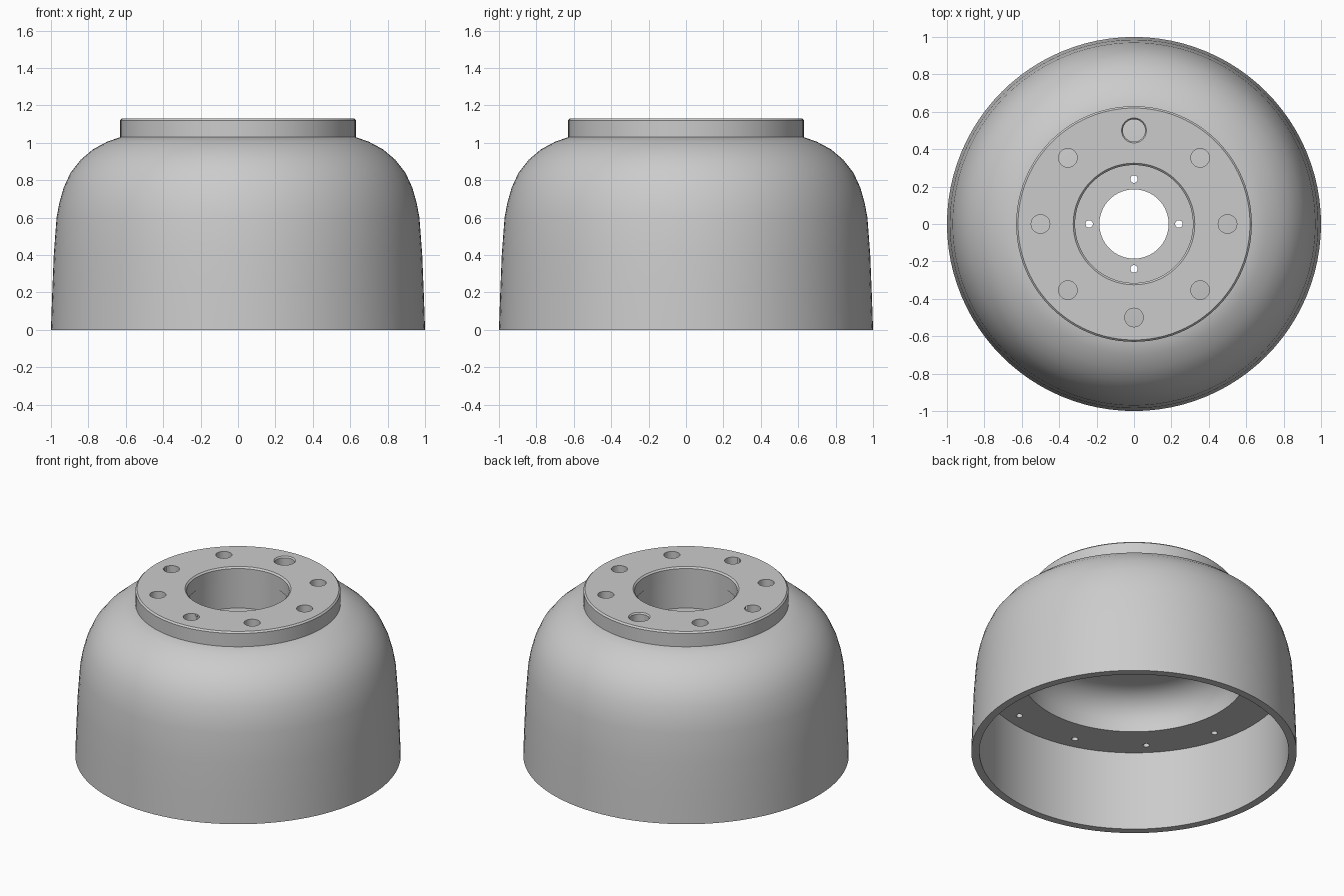
import bpy, bmesh, math

if "Cube" in bpy.data.objects:
    bpy.data.objects.remove(bpy.data.objects["Cube"])

SEG = 96


def revolve(name, profile):
    """Spin a closed (radius, z) outline around z into a solid ring."""
    bm = bmesh.new()
    rings = []
    for r, z in profile:
        rings.append([bm.verts.new((r * math.cos(2 * math.pi * i / SEG),
                                    r * math.sin(2 * math.pi * i / SEG), z))
                      for i in range(SEG)])
    for k, a in enumerate(rings):
        b = rings[(k + 1) % len(rings)]
        for i in range(SEG):
            j = (i + 1) % SEG
            bm.faces.new((a[i], a[j], b[j], b[i]))
    bmesh.ops.recalc_face_normals(bm, faces=bm.faces)
    return finish(name, bm)


def finish(name, bm):
    me = bpy.data.meshes.new(name)
    bm.to_mesh(me)
    bm.free()
    ob = bpy.data.objects.new(name, me)
    bpy.context.collection.objects.link(ob)
    return ob


def hole_ring(bm, count, ring_r, hole_r, z0, z1, start=0.0, skip=None, top_r=None):
    """Cylinders on a bolt circle, used as cutters."""
    for i in range(count):
        if i == skip:
            continue
        a = math.radians(start) + 2 * math.pi * i / count
        new = bmesh.ops.create_cone(bm, cap_ends=True, segments=24, radius1=hole_r,
                                    radius2=top_r or hole_r, depth=z1 - z0)["verts"]
        bmesh.ops.translate(bm, verts=new, vec=(ring_r * math.cos(a),
                                                ring_r * math.sin(a), (z0 + z1) / 2))


def cut(ob, bm):
    cutter = finish("hole_cutter", bm)
    cutter.hide_render = True
    mod = ob.modifiers.new("holes", 'BOOLEAN')
    mod.operation = 'DIFFERENCE'
    mod.solver = 'EXACT'
    mod.object = cutter
    bpy.context.view_layer.objects.active = ob
    bpy.ops.object.modifier_apply(modifier=mod.name)
    bpy.data.objects.remove(cutter)


def smooth(ob):
    bpy.ops.object.select_all(action='DESELECT')
    ob.select_set(True)
    bpy.context.view_layer.objects.active = ob
    bpy.ops.object.shade_smooth_by_angle(angle=math.radians(30))


# Drum body: domed outside, stepped cavity inside
outer = [(1.0, 0), (0.997, 0.09), (0.993, 0.2), (0.985, 0.4), (0.97, 0.6),
         (0.955, 0.68), (0.932, 0.76), (0.895, 0.84), (0.84, 0.91),
         (0.775, 0.965), (0.70, 1.005), (0.63, 1.03)]
hub = [(0.32, 1.03), (0.32, 0.85), (0.185, 0.85), (0.185, 0.77)]
fillet = [(0.49 + 0.2 * math.sin(math.radians(a)), 0.57 + 0.2 * math.cos(math.radians(a)))
          for a in range(0, 91, 15)]
cavity = fillet + [(0.69, 0.54), (0.95, 0.54), (0.95, 0)]
body = revolve("drum_body", outer + hub + cavity)
bm = bmesh.new()
hole_ring(bm, 12, 0.86, 0.02, 0.50, 0.62, start=15)   # blind holes in inner ledge
hole_ring(bm, 4, 0.24, 0.02, 0.70, 0.92)              # through holes in hub floor
cut(body, bm)
smooth(body)

# Mounting flange with eight bolt holes, one larger
flange = revolve("mounting_flange", [(0.63, 1.03), (0.63, 1.12), (0.62, 1.13),
                                     (0.325, 1.13), (0.315, 1.12), (0.315, 1.03)])
bm = bmesh.new()
hole_ring(bm, 8, 0.5, 0.05, 1.0, 1.2, skip=2)
hole_ring(bm, 1, 0.5, 0.06, 1.0, 1.2, start=90)
cut(flange, bm)
bm = bmesh.new()
hole_ring(bm, 1, 0.5, 0.056, 1.115, 1.145, start=90, top_r=0.078)  # countersink
cut(flange, bm)
smooth(flange)
